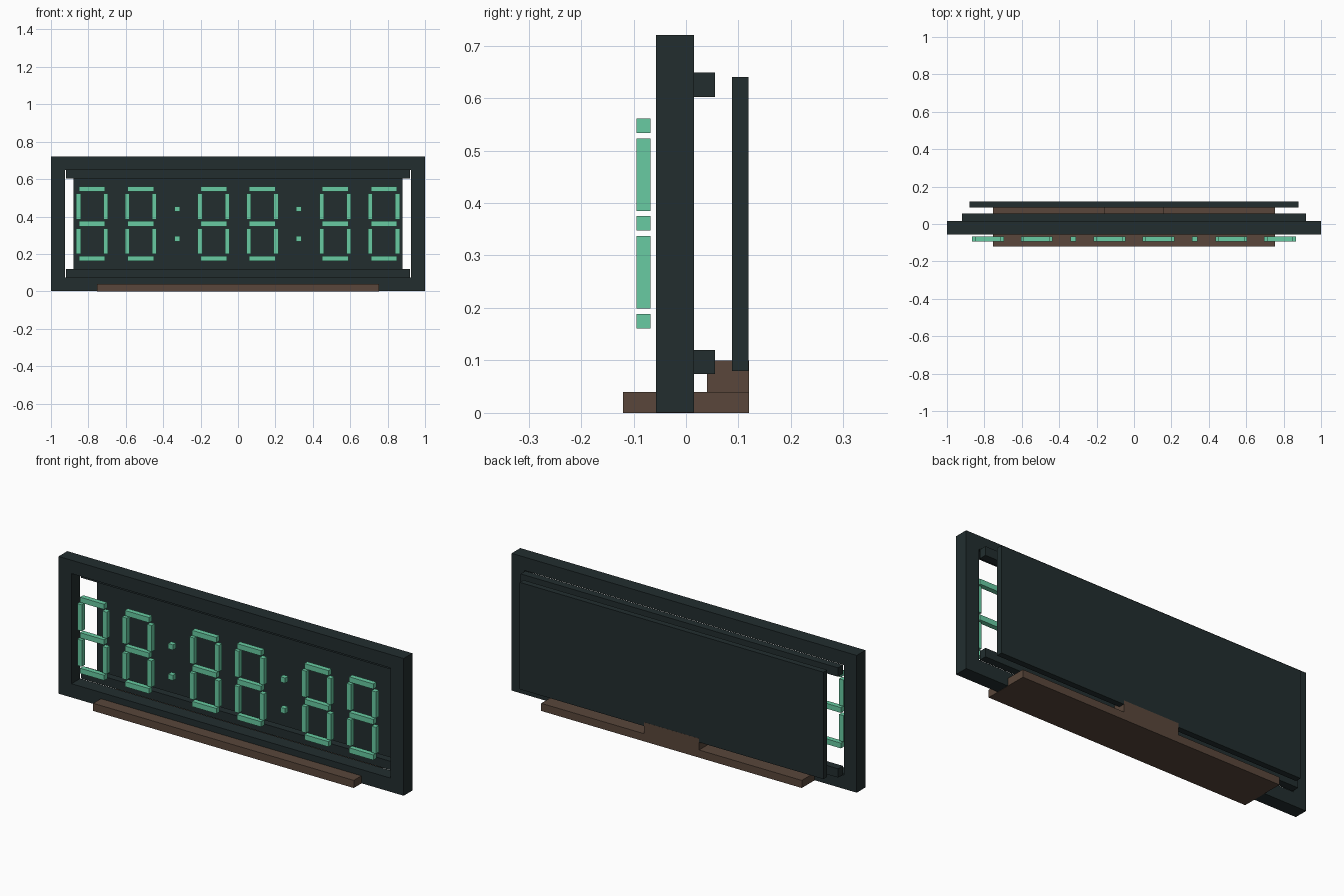
import bpy
import bmesh

cube = bpy.data.objects.get("Cube")
if cube:
    bpy.data.objects.remove(cube, do_unlink=True)


def material(name, rgb):
    m = bpy.data.materials.new(name)
    m.use_nodes = True
    m.diffuse_color = (*rgb, 1)
    m.node_tree.nodes["Principled BSDF"].inputs["Base Color"].default_value = (*rgb, 1)
    return m


charcoal = material("charcoal", (0.016, 0.027, 0.028))
walnut = material("walnut_brown", (0.1, 0.062, 0.043))
mint = material("mint_green", (0.14, 0.6, 0.365))


def add_object(name, bm, mat):
    bmesh.ops.recalc_face_normals(bm, faces=bm.faces)
    mesh = bpy.data.meshes.new(name)
    bm.to_mesh(mesh)
    bm.free()
    mesh.materials.append(mat)
    obj = bpy.data.objects.new(name, mesh)
    bpy.context.collection.objects.link(obj)
    return obj


def add_box(bm, x, y, z):
    """Add a box spanning the (low, high) ranges."""
    verts = bmesh.ops.create_cube(bm, size=1)["verts"]
    for v in verts:
        v.co = [r[0] if c < 0 else r[1] for c, r in zip(v.co, (x, y, z))]


def box(name, x, y, z, mat):
    bm = bmesh.new()
    add_box(bm, x, y, z)
    return add_object(name, bm, mat)


# Front frame: a rectangular ring with one opening
def rectangle(bm, half, y, low, high):
    corners = ((-half, low), (half, low), (half, high), (-half, high))
    return [bm.verts.new((x, y, z)) for x, z in corners]


bm = bmesh.new()
front, back = -0.057, 0.015
loops = [rectangle(bm, 1, front, 0.001, 0.72),
         rectangle(bm, 0.925, front, 0.073, 0.65),
         rectangle(bm, 0.925, back, 0.073, 0.65),
         rectangle(bm, 1, back, 0.001, 0.72)]
for a, b in zip(loops, loops[1:] + loops[:1]):
    for i in range(4):
        j = (i + 1) % 4
        bm.faces.new((a[i], a[j], b[j], b[i]))
add_object("front_frame", bm, charcoal)

# Rails behind the opening and the back panel
box("upper_rail", (-0.92, 0.92), (back, 0.055), (0.602, 0.649), charcoal)
box("lower_rail", (-0.92, 0.92), (back, 0.055), (0.074, 0.12), charcoal)
box("back_panel", (-0.88, 0.88), (0.088, 0.1195), (0.08, 0.64), charcoal)

# Stand with a raised block that holds the panel
box("stand_base", (-0.755, 0.755), (-0.12, 0.12), (0, 0.04), walnut)
box("stand_block", (-0.16, 0.16), (0.04, 0.12), (0.04, 0.1), walnut)

# Seven-segment digits and colon dots
DEPTH = (-0.094, -0.068)
MID_Z, HALF_T = 0.361, 0.0138


def digit(name, cx):
    bm = bmesh.new()
    for z in (MID_Z - 0.186, MID_Z, MID_Z + 0.186):
        add_box(bm, (cx - 0.07, cx + 0.07), DEPTH, (z - HALF_T, z + HALF_T))
    for side in (-1, 1):
        x = cx + side * 0.0725
        for z in (MID_Z - 0.093, MID_Z + 0.093):
            add_box(bm, (x - 0.0128, x + 0.0128), DEPTH, (z - 0.069, z + 0.069))
    add_object(name, bm, mint)


def colon(name, cx):
    bm = bmesh.new()
    for z in (MID_Z - 0.08, MID_Z + 0.08):
        add_box(bm, (cx - HALF_T, cx + HALF_T), DEPTH, (z - HALF_T, z + HALF_T))
    add_object(name, bm, mint)


for side, label in ((-1, "right"), (1, "left")):
    for place, cx in (("inner", 0.13), ("middle", 0.52), ("outer", 0.78)):
        digit(f"{label}_{place}_digit", side * cx)
    colon(f"{label}_colon", side * 0.325)
